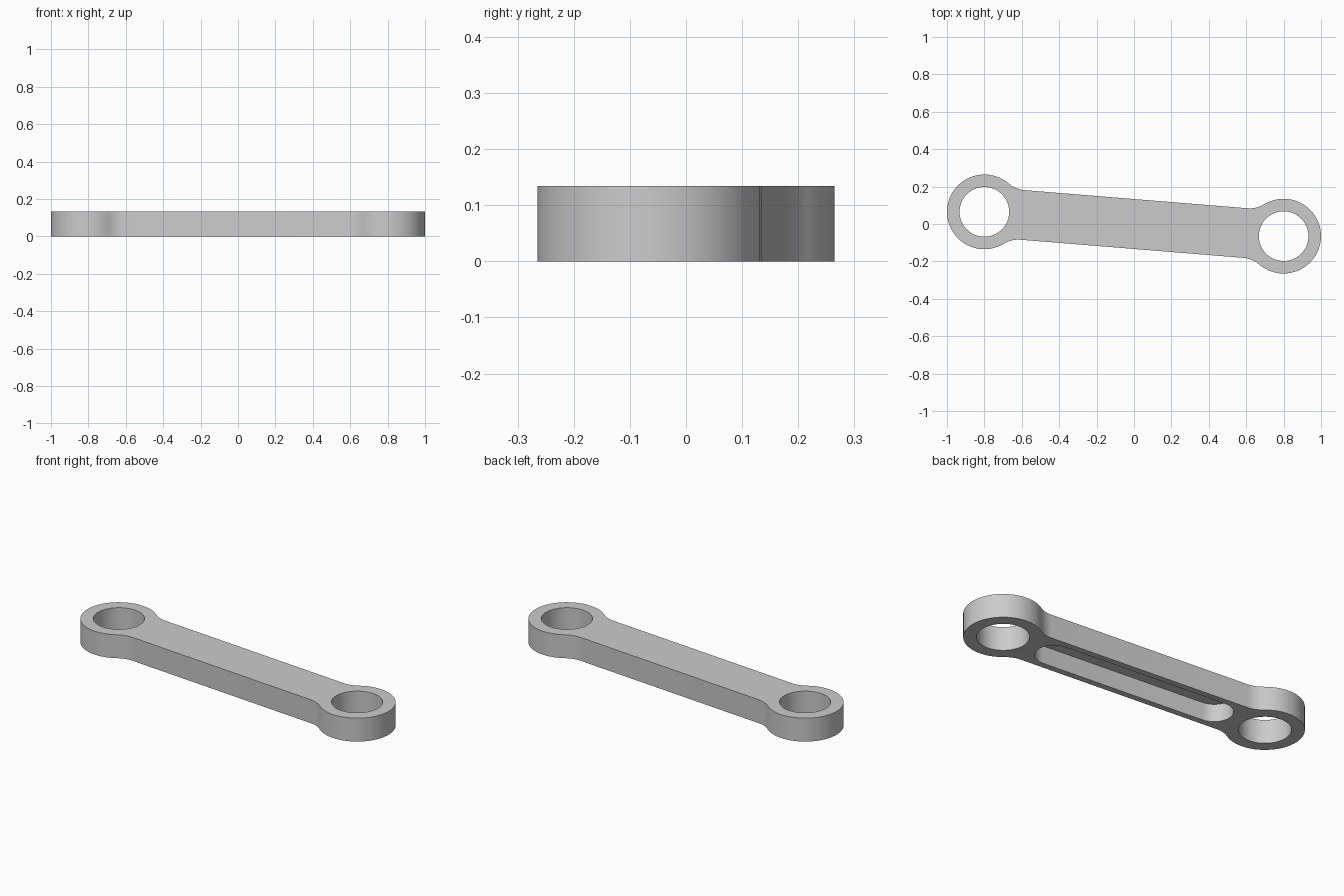
import bpy
import bmesh
from math import sin, cos, pi, atan2, hypot, sqrt
from mathutils import Matrix

END_X, END_Y = 0.8, -0.065       # centre of the left boss
HALF = hypot(END_X, END_Y)       # boss distance from the middle
TILT = atan2(END_Y, END_X)
BOSS, HOLE, ARM, FILLET = 0.2, 0.133, 0.133, 0.14
HEIGHT, SLOT, DEPTH = 0.134, 0.098, 0.1

cube = bpy.data.objects.get("Cube")
if cube:
    bpy.data.objects.remove(cube, do_unlink=True)

grey = bpy.data.materials.new("light grey")
grey.use_nodes = True
colour = (0.6, 0.6, 0.6, 1)
grey.diffuse_color = colour
grey.node_tree.nodes["Principled BSDF"].inputs["Base Color"].default_value = colour


def arc(cx, cy, r, a0, a1, n):
    """Points along an arc, both ends included."""
    return [(cx + r * cos(a0 + (a1 - a0) * i / n),
             cy + r * sin(a0 + (a1 - a0) * i / n)) for i in range(n + 1)]


def prism(name, points, z0, z1):
    """Extrude a flat outline and tilt it to the arm's direction."""
    bm = bmesh.new()
    face = bm.faces.new([bm.verts.new((x, y, z0)) for x, y in points])
    new = bmesh.ops.extrude_face_region(bm, geom=[face])["geom"]
    bmesh.ops.translate(bm, vec=(0, 0, z1 - z0),
                        verts=[v for v in new if isinstance(v, bmesh.types.BMVert)])
    bmesh.ops.recalc_face_normals(bm, faces=bm.faces)
    bm.transform(Matrix.Rotation(TILT, 4, "Z"))
    mesh = bpy.data.meshes.new(name)
    bm.to_mesh(mesh)
    bm.free()
    mesh.materials.append(grey)
    obj = bpy.data.objects.new(name, mesh)
    bpy.context.collection.objects.link(obj)
    return obj


# Outline of one end: fillet, boss, fillet; the other end is a half turn
run = sqrt((BOSS + FILLET) ** 2 - (ARM + FILLET) ** 2)
fx, fy = HALF - run, ARM + FILLET
join = atan2(fy, -run)           # where the fillet meets the boss
end = (arc(fx, -fy, FILLET, pi / 2, pi - join, 6)
       + arc(HALF, 0, BOSS, -join, join, 30)[1:-1]
       + arc(fx, fy, FILLET, join - pi, -pi / 2, 6))
link = prism("link_arm", end + [(-x, -y) for x, y in end], 0, HEIGHT)

# Through holes in the bosses and a blind slot underneath
cutters = [prism("hole_cutter", arc(s * HALF, 0, HOLE, 0, 2 * pi, 32)[:-1],
                 -0.1, HEIGHT + 0.1) for s in (-1, 1)]
reach = HALF - 0.312
cap = arc(reach, 0, SLOT, -pi / 2, pi / 2, 16)
cutters.append(prism("slot_cutter", cap + [(-x, -y) for x, y in cap], -0.1, DEPTH))

bpy.ops.object.select_all(action="DESELECT")
bpy.context.view_layer.objects.active = link
link.select_set(True)
for cutter in cutters:
    cutter.hide_render = True
    mod = link.modifiers.new("cut", "BOOLEAN")
    mod.operation = "DIFFERENCE"
    mod.solver = "EXACT"
    mod.object = cutter
    bpy.ops.object.modifier_apply(modifier=mod.name)
    bpy.data.objects.remove(cutter, do_unlink=True)

bpy.ops.object.shade_smooth_by_angle(angle=pi / 6)
